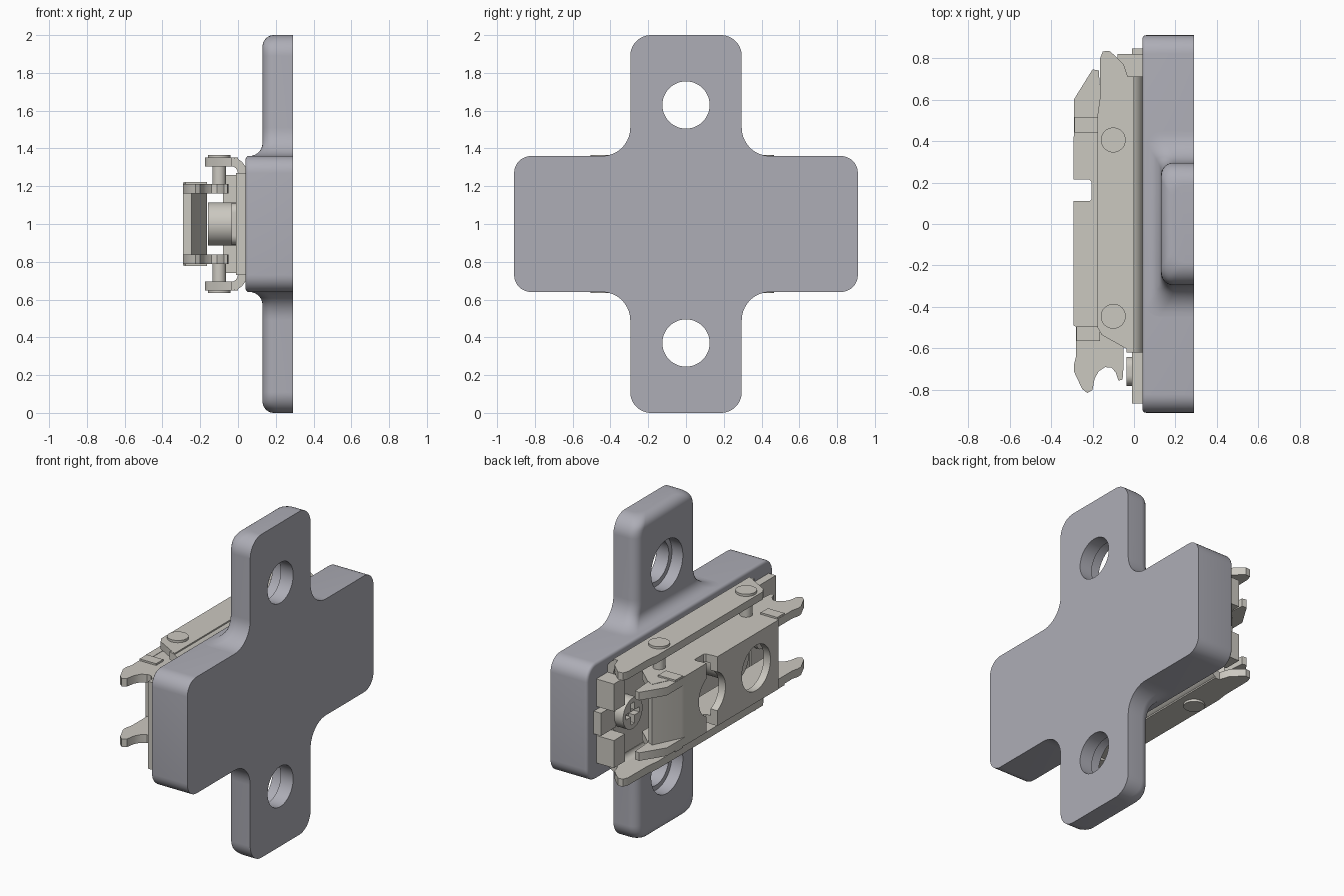
import bpy, bmesh, math
from math import sin, cos, pi, sqrt

if "Cube" in bpy.data.objects:
    bpy.data.objects.remove(bpy.data.objects["Cube"])

# All z values below are relative to the centre height z = 1, so parts mirror about it.
def material(name, rgb):
    m = bpy.data.materials.new(name)
    m.diffuse_color = (*rgb, 1)
    m.use_nodes = True
    m.node_tree.nodes["Principled BSDF"].inputs["Base Color"].default_value = m.diffuse_color
    return m

PLATE = material("plate_grey", (0.42, 0.42, 0.47))
METAL = material("warm_metal", (0.60, 0.58, 0.53))

def finish(name, bm, mat, mirror=False):
    bmesh.ops.recalc_face_normals(bm, faces=bm.faces)
    me = bpy.data.meshes.new(name)
    bm.to_mesh(me)
    bm.free()
    ob = bpy.data.objects.new(name, me)
    ob.location = (0, 0, 1)
    bpy.context.collection.objects.link(ob)
    me.materials.append(mat)
    if mirror:
        m = ob.modifiers.new("mirror", 'MIRROR')
        m.use_axis = (False, False, True)
    return ob

def prism(name, pts, axis, lo, hi, mat=METAL, mirror=False, bevel=0):
    """Extrude a 2D outline along an axis; bevel rounds the rim of the low cap."""
    put = {'x': lambda a, b, t: (t, a, b), 'y': lambda a, b, t: (a, t, b),
           'z': lambda a, b, t: (a, b, t)}[axis]
    bm = bmesh.new()
    rings = [[bm.verts.new(put(a, b, t)) for a, b in pts] for t in (lo, hi)]
    low = bm.faces.new(rings[0])
    bm.faces.new(rings[1])
    n = len(pts)
    for i in range(n):
        j = (i + 1) % n
        bm.faces.new((rings[0][i], rings[0][j], rings[1][j], rings[1][i]))
    if bevel:
        bmesh.ops.recalc_face_normals(bm, faces=bm.faces)
        bmesh.ops.bevel(bm, geom=list(low.edges), offset=bevel, segments=4,
                        profile=0.5, affect='EDGES')
    return finish(name, bm, mat, mirror)

def circle(cx, cy, r, n=40):
    return [(cx + r * cos(2 * pi * i / n), cy + r * sin(2 * pi * i / n)) for i in range(n)]

def rect(a0, b0, a1, b1):
    return [(a0, b0), (a1, b0), (a1, b1), (a0, b1)]

def round_rect(hw, hh, r, n=8):
    out = []
    for k, (sx, sy) in enumerate(((1, 1), (-1, 1), (-1, -1), (1, -1))):
        for i in range(n + 1):
            a = (k + i / n) * pi / 2
            out.append((sx * (hw - r) + r * cos(a), sy * (hh - r) + r * sin(a)))
    return out

def cut(ob, *cutters):
    """Subtract cutters, ahead of any mirror, and delete them."""
    bpy.context.view_layer.objects.active = ob
    for c in cutters:
        m = ob.modifiers.new("cut", 'BOOLEAN')
        m.operation, m.object, m.solver = 'DIFFERENCE', c, 'EXACT'
        ob.modifiers.move(len(ob.modifiers) - 1, 0)
        bpy.ops.object.modifier_apply(modifier=m.name)
        bpy.data.objects.remove(c)

# Base body: wide block of the cross
prism("base_body", round_rect(0.91, 0.36, 0.09), 'x', 0.04, 0.29, PLATE, bevel=0.018)

# Base arms: lofted upward, flaring into the body at the root
zs = [0.36 + 0.15 * (i / 12) ** 2 for i in range(13)]
zs += [0.89 + 0.11 * sin(i / 12 * pi / 2) for i in range(13)]
bm = bmesh.new()
rings = []
for z in zs:
    w, f = 0.295, 0.13
    if z < 0.51:
        w = 0.445 - sqrt(max(0, 0.15 ** 2 - (0.51 - z) ** 2))
    if z < 0.43:
        f = 0.06 + sqrt(max(0, 0.07 ** 2 - (0.43 - z) ** 2))
    if z > 0.89:
        w = 0.185 + sqrt(max(0, 0.11 ** 2 - (z - 0.89) ** 2))
    if z > 0.94:
        f = 0.19 - sqrt(max(0, 0.06 ** 2 - (z - 0.94) ** 2))
    r = 0.06
    half = [(f + r - r * cos(a), w - r + r * sin(a)) for a in [i * pi / 12 for i in range(7)]]
    half.append((0.29, w))
    ring = [(x, -y) for x, y in reversed(half)] + half
    rings.append([bm.verts.new((x, y, z)) for x, y in ring])
for a, b in zip(rings, rings[1:]):
    for i in range(len(a)):
        j = (i + 1) % len(a)
        bm.faces.new((a[i], a[j], b[j], b[i]))
bm.faces.new(rings[0])
bm.faces.new(rings[-1])
arms = finish("base_arms", bm, PLATE, True)

# Stepped screw hole in each arm
cut(arms, prism("bore", circle(0, 0.63, 0.125, 48), 'x', 0, 0.4, PLATE),
    prism("counterbore", circle(0, 0.63, 0.155, 48), 'x', 0, 0.205, PLATE))

# Clip floor and end tabs
prism("clip_floor", rect(-0.62, -0.28, 0.71, 0.28), 'x', 0.0, 0.045)
prism("front_tab", rect(-0.865, -0.27, -0.62, 0.27), 'x', -0.01, 0.045)
prism("front_pad", round_rect(0.07, 0.11, 0.05), 'x', -0.035, 0.0).location.y = -0.71
prism("rear_tab", rect(0.70, -0.07, 0.845, 0.07), 'x', -0.01, 0.045)
prism("rear_blocks", rect(0.71, 0.09, 0.82, 0.26), 'x', -0.08, 0.045, mirror=True)

# Outer rails: side plate plus the rolled edge joining the floor
prism("outer_rails", [(0, 0.71), (-0.03, 0.71), (-0.05, 0.77), (-0.09, 0.81), (-0.12, 0.835),
      (-0.15, 0.832), (-0.163, 0.80), (-0.165, 0.6), (-0.175, 0.53), (-0.175, -0.50),
      (-0.155, -0.535), (-0.03, -0.605), (0, -0.62)], 'z', 0.305, 0.352, mirror=True)
def arc(r):
    return [(-0.035 + r * sin(i * pi / 16), 0.272 + r * cos(i * pi / 16)) for i in range(9)]
prism("rail_bends", arc(0.08) + arc(0.033)[::-1], 'y', -0.62, 0.71, mirror=True)

# Rivets joining the rails to the inner channel
for i, y in enumerate((0.405, -0.445)):
    prism(f"rivet_head_{i}", circle(-0.10, y, 0.06), 'z', 0.35, 0.366, mirror=True)
    prism(f"rivet_shaft_{i}", circle(-0.10, y, 0.036), 'z', 0.18, 0.352, mirror=True)

# Inner channel walls with the pointed rear tip, the notch and the front fork
prism("channel_walls", [(-0.29, 0.60), (-0.20, 0.745), (-0.17, 0.74), (-0.16, 0.60), (-0.05, 0.50),
      (-0.05, -0.68), (-0.055, -0.75), (-0.075, -0.755), (-0.088, -0.715), (-0.11, -0.692),
      (-0.14, -0.69), (-0.17, -0.71), (-0.19, -0.745), (-0.20, -0.80), (-0.225, -0.815),
      (-0.25, -0.795), (-0.29, -0.71), (-0.29, -0.68), (-0.28, -0.64), (-0.28, -0.495),
      (-0.29, -0.49), (-0.29, 0.11), (-0.215, 0.11), (-0.205, 0.12), (-0.205, 0.205),
      (-0.215, 0.215), (-0.29, 0.215)], 'z', 0.162, 0.212, mirror=True)
prism("wall_lips_rear", rect(-0.288, 0.44, -0.17, 0.515), 'z', 0.205, 0.223, mirror=True)
prism("wall_lips_front", rect(-0.278, -0.565, -0.165, -0.495), 'z', 0.205, 0.223, mirror=True)

# Channel face with a bent-in rear ramp, two round openings and a cross slot
face = prism("channel_face", [(-0.291, -0.49), (-0.291, 0.42), (-0.283, 0.45), (-0.20, 0.62),
             (-0.165, 0.60), (-0.245, 0.42), (-0.245, -0.49)], 'z', -0.214, 0.214)
cut(face, prism("c1", circle(0.16, 0, 0.13), 'x', -0.4, -0.1),
    prism("c2", circle(-0.27, 0, 0.14), 'x', -0.4, -0.1),
    prism("c3", rect(0.11, -0.3, 0.215, 0.3), 'x', -0.4, -0.205))

# Cross-slotted screws: depth screw in the front opening, cam at the rear
for name, y, r, x0 in (("depth_screw", -0.27, 0.115, -0.16), ("rear_cam", 0.62, 0.095, -0.07)):
    s = prism(name, circle(y, 0, r), 'x', x0, 0.01)
    cut(s, prism("s1", rect(y - 0.065, -0.016, y + 0.065, 0.016), 'x', x0 - 0.1, x0 + 0.04),
        prism("s2", rect(y - 0.016, -0.065, y + 0.016, 0.065), 'x', x0 - 0.1, x0 + 0.04))

# Smooth shading with sharp edges kept
for ob in bpy.context.scene.objects:
    ob.select_set(True)
    bpy.context.view_layer.objects.active = ob
bpy.ops.object.shade_smooth_by_angle(angle=math.radians(32))
